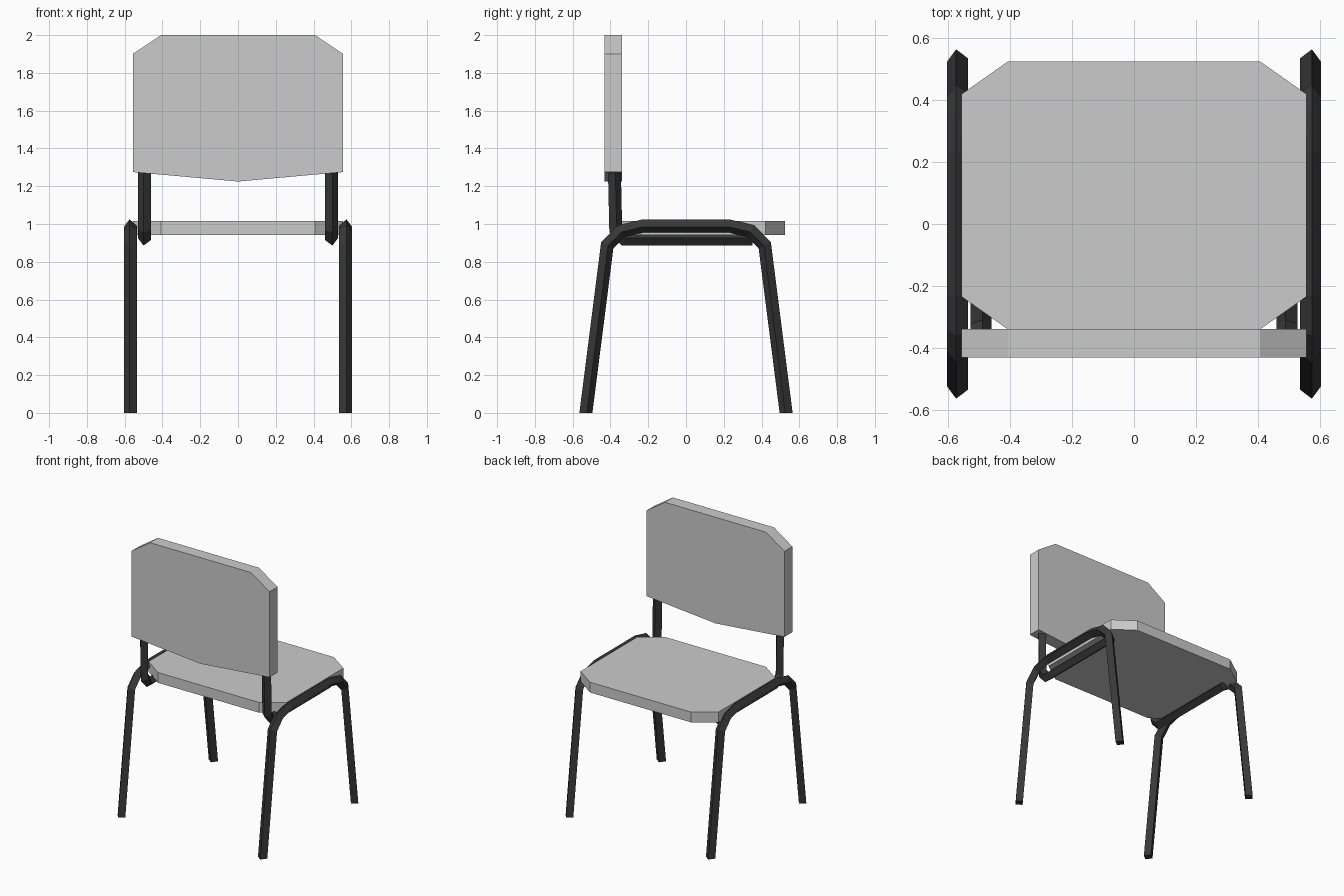
import bpy, bmesh, math
from mathutils import Vector

if "Cube" in bpy.data.objects:
    bpy.data.objects.remove(bpy.data.objects["Cube"])

metal = bpy.data.materials.new("dark_metal")
metal.diffuse_color = (0.04, 0.04, 0.04, 1)
metal.use_nodes = True
metal.node_tree.nodes["Principled BSDF"].inputs["Base Color"].default_value = metal.diffuse_color


def finish(name, bm):
    bmesh.ops.recalc_face_normals(bm, faces=bm.faces)
    mesh = bpy.data.meshes.new(name)
    bm.to_mesh(mesh)
    bm.free()
    obj = bpy.data.objects.new(name, mesh)
    bpy.context.collection.objects.link(obj)
    return obj


def panel(name, half, to_3d, thickness):
    """Extrude a left-right symmetric outline given by its right half."""
    outline = half + [(-u, v) for u, v in reversed(half) if u > 0]
    bm = bmesh.new()
    face = bm.faces.new([bm.verts.new(to_3d(u, v)) for u, v in outline])
    new = bmesh.ops.extrude_face_region(bm, geom=[face], use_keep_orig=True)["geom"]
    verts = [g for g in new if isinstance(g, bmesh.types.BMVert)]
    bmesh.ops.translate(bm, verts=verts, vec=thickness)
    return finish(name, bm)


def tube_pair(name, x, path, end_normals, radius=0.0345, sides=4, twist=math.radians(8)):
    """Sweep a square tube with mitred bends along a (y, z) path, mirrored in x."""
    pts = [Vector(p) for p in path]
    dirs = [(b - a).normalized() for a, b in zip(pts, pts[1:])]
    left = lambda d: Vector((-d.y, d.x))
    bm = bmesh.new()
    rings = []
    for i, p in enumerate(pts):
        if i in (0, len(pts) - 1):
            m = Vector(end_normals[0 if i == 0 else 1])
            m /= m.dot(left(dirs[min(i, len(dirs) - 1)]))
        else:
            m = left(dirs[i - 1]) + left(dirs[i])
            m /= m.dot(left(dirs[i]))
        ring = []
        for k in range(sides):
            a = twist + 2 * math.pi * k / sides
            q = p + m * radius * math.cos(a)
            ring.append(bm.verts.new((x + radius * math.sin(a), q.x, q.y)))
        rings.append(ring)
    for r, s in zip(rings, rings[1:]):
        for k in range(sides):
            j = (k + 1) % sides
            bm.faces.new((r[k], r[j], s[j], s[k]))
    bm.faces.new(rings[0])
    bm.faces.new(rings[-1])
    obj = finish(name, bm)
    obj.data.materials.append(metal)
    obj.modifiers.new("mirror", "MIRROR").use_mirror_merge = False
    return obj


# Seat slab with clipped corners
panel("seat", [(0.408, -0.34), (0.557, -0.235), (0.557, 0.42), (0.408, 0.525)],
      lambda u, v: (u, v, 0.942), (0, 0, 0.075))

# Backrest slab with a shallow point at the bottom
panel("backrest", [(0, 1.225), (0.557, 1.275), (0.557, 1.9), (0.408, 2.0)],
      lambda u, v: (u, -0.432, v), (0, 0.092, 0))

# Bent leg frames, feet cut flat on the floor
half = [(-0.53, 0), (-0.417, 0.887), (-0.343, 0.962), (-0.228, 0.99)]
tube_pair("leg_frame", 0.57, half + [(-y, z) for y, z in reversed(half)],
          [(-1, 0), (1, 0)])

# Backrest supports running under the seat and up behind it
tube_pair("backrest_support", 0.495,
          [(0.352, 0.92), (-0.325, 0.92), (-0.372, 0.97), (-0.38, 1.33)],
          [(0, -1), (-1, 0)])
